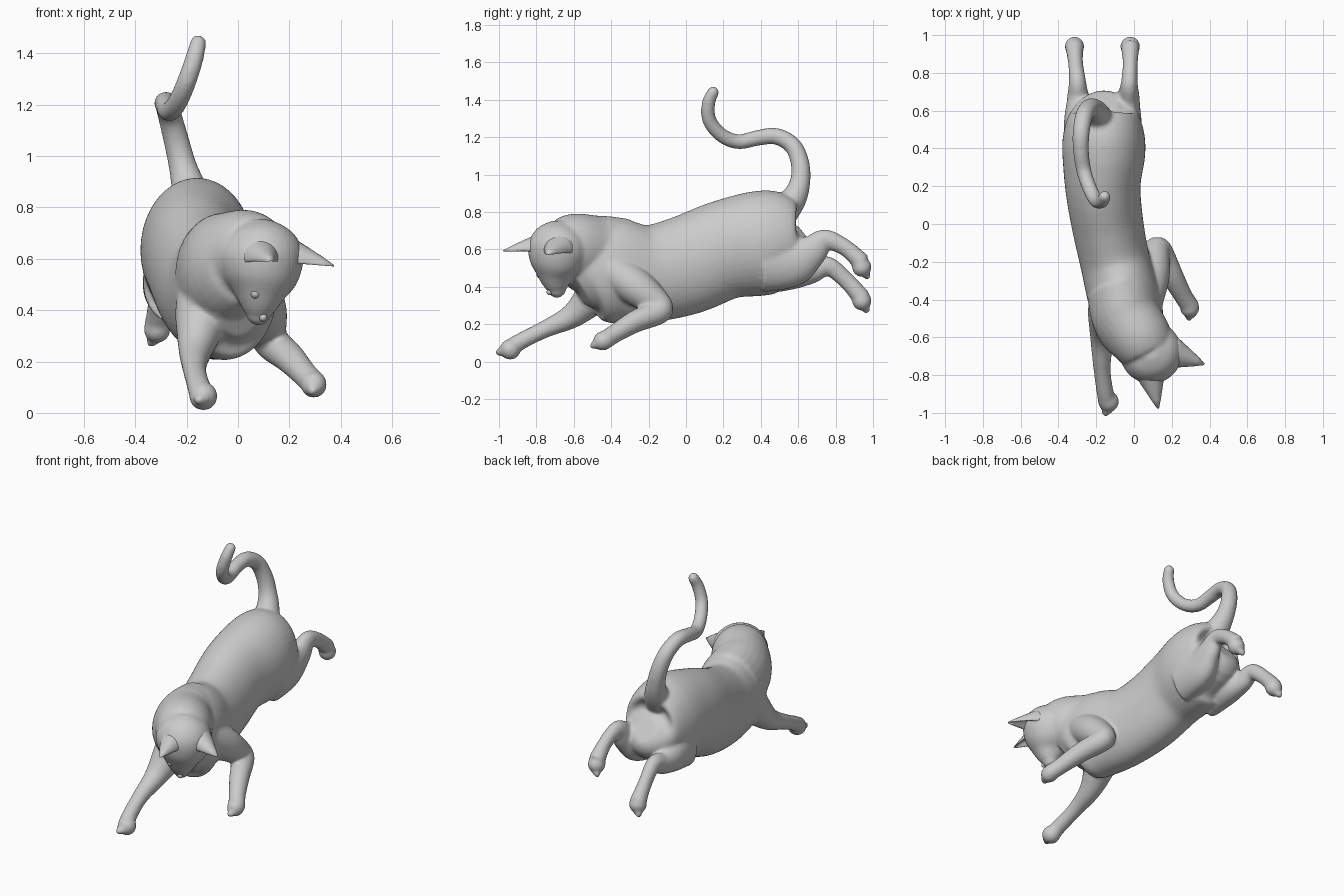
import bpy, bmesh, math
from mathutils import Vector, Matrix

if "Cube" in bpy.data.objects:
    bpy.data.objects.remove(bpy.data.objects["Cube"])


def spline(rows, steps=5):
    """Smooth interpolation through rows of numbers."""
    p = [rows[0]] + rows + [rows[-1]]
    out = []
    for i in range(1, len(p) - 2):
        for s in range(steps):
            t = s / steps
            out.append([0.5 * (2 * b + (c - a) * t + (2 * a - 5 * b + 4 * c - d) * t * t
                               + (3 * b - a - 3 * c + d) * t ** 3)
                        for a, b, c, d in zip(p[i - 1], p[i], p[i + 1], p[i + 2])])
    return out + [list(rows[-1])]


def loft(bm, rows, n=28):
    """Elliptical tube; each row is x, y, z, radius across, radius up."""
    rows = spline([list(r) if len(r) == 5 else list(r) + [r[3]] for r in rows])
    pts = [Vector(r[:3]) for r in rows]
    rings = []
    for i, r in enumerate(rows):
        t = (pts[min(i + 1, len(pts) - 1)] - pts[max(i - 1, 0)]).normalized()
        side = Vector((1, 0, 0))
        side = (side - t * side.dot(t)).normalized()
        up = side.cross(t)
        rings.append([bm.verts.new(pts[i] + side * r[3] * math.cos(k * math.tau / n)
                                   + up * r[4] * math.sin(k * math.tau / n)) for k in range(n)])
    for a, b in zip(rings, rings[1:]):
        for k in range(n):
            bm.faces.new((a[k], a[(k + 1) % n], b[(k + 1) % n], b[k]))
    bm.faces.new(rings[0])
    bm.faces.new(rings[-1])


def ball(bm, c, r):
    r = r if isinstance(r, tuple) else (r, r, r)
    bmesh.ops.create_uvsphere(bm, u_segments=20, v_segments=12, radius=1,
                              matrix=Matrix.Translation(c) @ Matrix.Diagonal((*r, 1)))


def paw(bm, c, direction, r):
    """Rounded foot with a row of toes."""
    c, d = Vector(c), Vector(direction).normalized()
    side = Vector((1, 0, 0))
    side = (side - d * side.x).normalized()
    ball(bm, c, r)
    for k in (-1.2, -0.4, 0.4, 1.2):
        ball(bm, c + d * r * (0.75 - 0.12 * abs(k)) + side * k * r * 0.5, r * 0.4)


def finish(bm, name):
    bmesh.ops.recalc_face_normals(bm, faces=bm.faces)
    me = bpy.data.meshes.new(name)
    bm.to_mesh(me)
    bm.free()
    me.polygons.foreach_set("use_smooth", [True] * len(me.polygons))
    ob = bpy.data.objects.new(name, me)
    bpy.context.collection.objects.link(ob)
    return ob


bm = bmesh.new()
# Torso, rump to chest
loft(bm, [(-.16, .65, .66, .08, .08), (-.16, .60, .63, .17, .18), (-.16, .5, .64, .21, .265),
          (-.16, .38, .63, .22, .28), (-.165, .2, .595, .20, .265), (-.14, 0, .515, .19, .265),
          (-.10, -.2, .47, .185, .26), (-.05, -.4, .485, .19, .28), (-.01, -.53, .46, .17, .25),
          (.01, -.60, .42, .10, .15)], 40)
# Neck
loft(bm, [(-.08, -.36, .53, .17, .24), (-.04, -.5, .57, .18, .22), (.03, -.6, .61, .17, .185),
          (.07, -.67, .61, .15, .155)])
# Head, pointing downwards to the muzzle
loft(bm, [(.08, -.66, .745, .05), (.085, -.67, .69, .13), (.09, -.68, .61, .165),
          (.09, -.69, .52, .145), (.085, -.695, .45, .095), (.08, -.69, .39, .058)])
ball(bm, (.08, -.69, .39), .05)
# Outstretched front leg
loft(bm, [(-.12, -.36, .52, .11), (-.14, -.47, .38, .105), (-.165, -.6, .25, .068),
          (-.17, -.75, .175, .047), (-.155, -.88, .11, .045), (-.14, -.94, .07, .05)])
paw(bm, (-.135, -.94, .065), (.2, -1, -.25), .056)
# Bent front leg
loft(bm, [(.05, -.42, .50, .10), (.09, -.27, .40, .10), (.115, -.15, .305, .075),
          (.14, -.15, .265, .068), (.20, -.27, .215, .06), (.26, -.38, .15, .05),
          (.30, -.44, .11, .05)])
paw(bm, (.295, -.445, .11), (.4, -.8, -.4), .052)
# Hind legs
loft(bm, [(-.06, .42, .54, .11, .17), (-.05, .57, .54, .09, .14), (-.03, .67, .59, .06, .09),
          (-.025, .745, .65, .045, .058), (-.02, .85, .61, .04, .045), (-.02, .94, .53, .05)])
paw(bm, (-.02, .94, .505), (0, .5, -.85), .053)
loft(bm, [(-.27, .42, .52, .10, .17), (-.28, .57, .49, .09, .11), (-.295, .67, .485, .06, .07),
          (-.30, .76, .51, .045, .052), (-.31, .86, .43, .04, .045), (-.315, .94, .34, .05)])
paw(bm, (-.315, .94, .325), (0, .45, -.9), .053)
# Tail
loft(bm, [(-.17, .50, .78, .09), (-.19, .575, .87, .07), (-.215, .61, .96, .055),
          (-.24, .61, 1.06, .05), (-.265, .57, 1.155, .047), (-.28, .48, 1.205, .045),
          (-.28, .38, 1.195, .042), (-.265, .28, 1.175, .04), (-.235, .19, 1.21, .039),
          (-.20, .125, 1.29, .038), (-.17, .12, 1.38, .036), (-.155, .145, 1.44, .032)])
ball(bm, (-.155, .145, 1.44), .032)
body = finish(bm, "cat_body")
m = body.modifiers.new("merge", 'REMESH')
m.mode = 'VOXEL'
m.voxel_size = 0.009
m.use_smooth_shade = True
m = body.modifiers.new("soften", 'SMOOTH')
m.factor = 0.5
m.iterations = 12


# Ears: cones hollowed on the side facing the muzzle
def ear(name, base, tip, width, depth, n=24):
    base, tip = Vector(base), Vector(tip)
    axis = (tip - base).normalized()
    up = Vector((0, 0, 1))
    up = (up - axis * up.dot(axis)).normalized()
    side = axis.cross(up)
    bm = bmesh.new()
    rings = []
    for f in (0, .25, .5, .75, .96):
        s = (1 - f) ** .9
        ring = []
        for k in range(n):
            a = k * math.tau / n
            h = math.sin(a)
            h = h if h > 0 else h * (1 - 1.5 * min(1, f * 3) * abs(h))
            ring.append(bm.verts.new(base.lerp(tip, f) + side * math.cos(a) * width * s
                                     + up * h * depth * s))
        rings.append(ring)
    for a, b in zip(rings, rings[1:]):
        for k in range(n):
            bm.faces.new((a[k], a[(k + 1) % n], b[(k + 1) % n], b[k]))
    bm.faces.new(rings[0])
    bm.faces.new(rings[-1])
    finish(bm, name)


ear("ear_left", (.17, -.67, .605), (.38, -.745, .57), .10, .095)
ear("ear_right", (.08, -.76, .605), (.13, -.985, .59), .09, .09)

# Eyes and nose
for name, c, r in (("eye_left", (.158, -.715, .465), .02), ("eye_right", (.068, -.78, .465), .02),
                   ("nose", (.098, -.73, .372), .016)):
    bm = bmesh.new()
    ball(bm, c, r)
    finish(bm, name)
